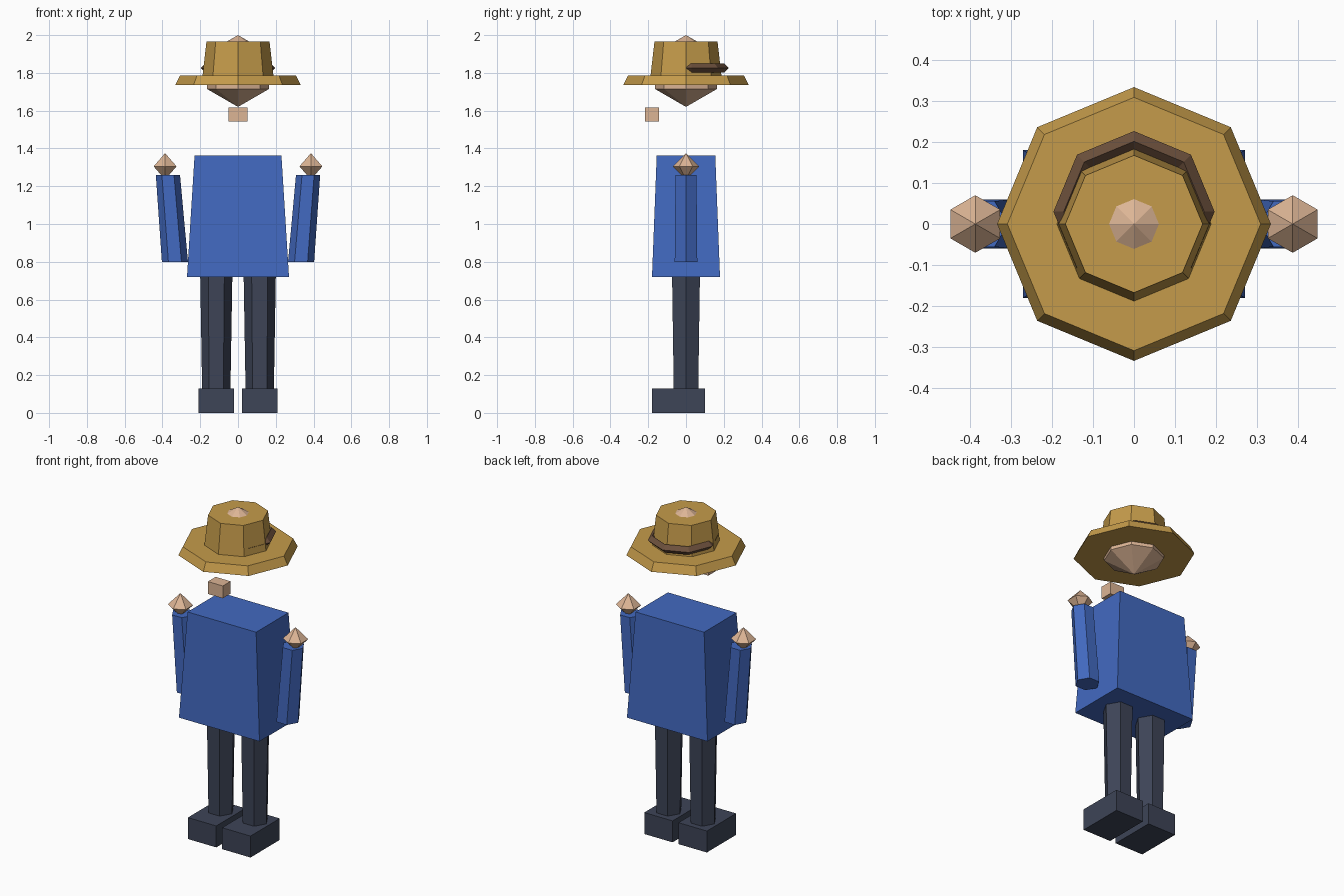
import bpy, bmesh
from math import cos, sin, pi

if "Cube" in bpy.data.objects:
    bpy.data.objects.remove(bpy.data.objects["Cube"])


def material(name, rgb):
    m = bpy.data.materials.new(name)
    m.diffuse_color = (*rgb, 1)
    m.use_nodes = True
    m.node_tree.nodes["Principled BSDF"].inputs["Base Color"].default_value = m.diffuse_color
    return m


SKIN = material("skin", (0.72, 0.46, 0.30))
SHIRT = material("shirt_blue", (0.055, 0.142, 0.53))
DARK = material("dark_cloth", (0.047, 0.058, 0.095))
STRAW = material("straw", (0.56, 0.33, 0.07))
BAND = material("band_brown", (0.15, 0.08, 0.045))


def finish(name, bm, mat):
    bmesh.ops.recalc_face_normals(bm, faces=bm.faces)
    me = bpy.data.meshes.new(name)
    bm.to_mesh(me)
    bm.free()
    me.materials.append(mat)
    ob = bpy.data.objects.new(name, me)
    bpy.context.collection.objects.link(ob)
    return ob


def loft(name, rings, mat):
    """Skin a stack of equally sized point rings and cap both ends."""
    bm = bmesh.new()
    vs = [[bm.verts.new(p) for p in ring] for ring in rings]
    n = len(vs[0])
    for a, b in zip(vs, vs[1:]):
        for i in range(n):
            j = (i + 1) % n
            bm.faces.new((a[i], a[j], b[j], b[i]))
    bm.faces.new(vs[0][::-1])
    bm.faces.new(vs[-1])
    return finish(name, bm, mat)


def polygon(n, r, x, z):
    return [(x + r * cos(2 * pi * i / n), r * sin(2 * pi * i / n), z) for i in range(n)]


def rect(x0, x1, y0, y1, z):
    return [(x0, y0, z), (x1, y0, z), (x1, y1, z), (x0, y1, z)]


def box(name, x0, x1, y0, y1, z0, z1, mat):
    return loft(name, [rect(x0, x1, y0, y1, z0), rect(x0, x1, y0, y1, z1)], mat)


def ball(name, segments, rings, r, loc, mat):
    bm = bmesh.new()
    bmesh.ops.create_uvsphere(bm, u_segments=segments, v_segments=rings, radius=r)
    bmesh.ops.translate(bm, verts=bm.verts, vec=loc)
    return finish(name, bm, mat)


# Torso
loft("torso", [rect(-0.27, 0.27, -0.18, 0.18, 0.72),
               rect(-0.23, 0.23, -0.155, 0.155, 1.362)], SHIRT)

# Limbs, left and right
for side, s in (("left", -1), ("right", 1)):
    x = 0.115 * s
    box(side + "_boot", x - 0.095, x + 0.095, -0.18, 0.10, 0, 0.13, DARK)
    loft(side + "_leg", [polygon(6, 0.075, x, 0.13), polygon(6, 0.085, x, 0.72)], DARK)
    loft(side + "_arm", [polygon(6, 0.069, 0.334 * s, 0.80),
                         polygon(6, 0.064, 0.371 * s, 1.26)], SHIRT)
    ball(side + "_hand", 6, 2, 0.07, (0.386 * s, 0, 1.305), SKIN)

# Head and floating nose block
ball("head", 8, 3, 0.19, (0, 0, 1.81), SKIN)
box("nose", -0.05, 0.05, -0.217, -0.143, 1.543, 1.618, SKIN)

# Hat
loft("hat_brim", [polygon(8, 0.333, 0, 1.735), polygon(8, 0.308, 0, 1.785)], STRAW)
loft("hat_crown", [polygon(8, 0.19, 0, 1.765), polygon(8, 0.167, 0, 1.965)], STRAW)

# Hat band: octagonal ring with a diamond section, set back on the crown
bm = bmesh.new()
R, r = 0.171, 0.025
grid = []
for i in range(8):
    a = 2 * pi * i / 8
    grid.append([bm.verts.new(((R + r * cos(b)) * cos(a),
                               0.03 + (R + r * cos(b)) * sin(a),
                               1.826 + r * sin(b)))
                 for b in (0, pi / 2, pi, 3 * pi / 2)])
for i in range(8):
    p, q = grid[i], grid[(i + 1) % 8]
    for j in range(4):
        k = (j + 1) % 4
        bm.faces.new((p[j], q[j], q[k], p[k]))
finish("hat_band", bm, BAND)
